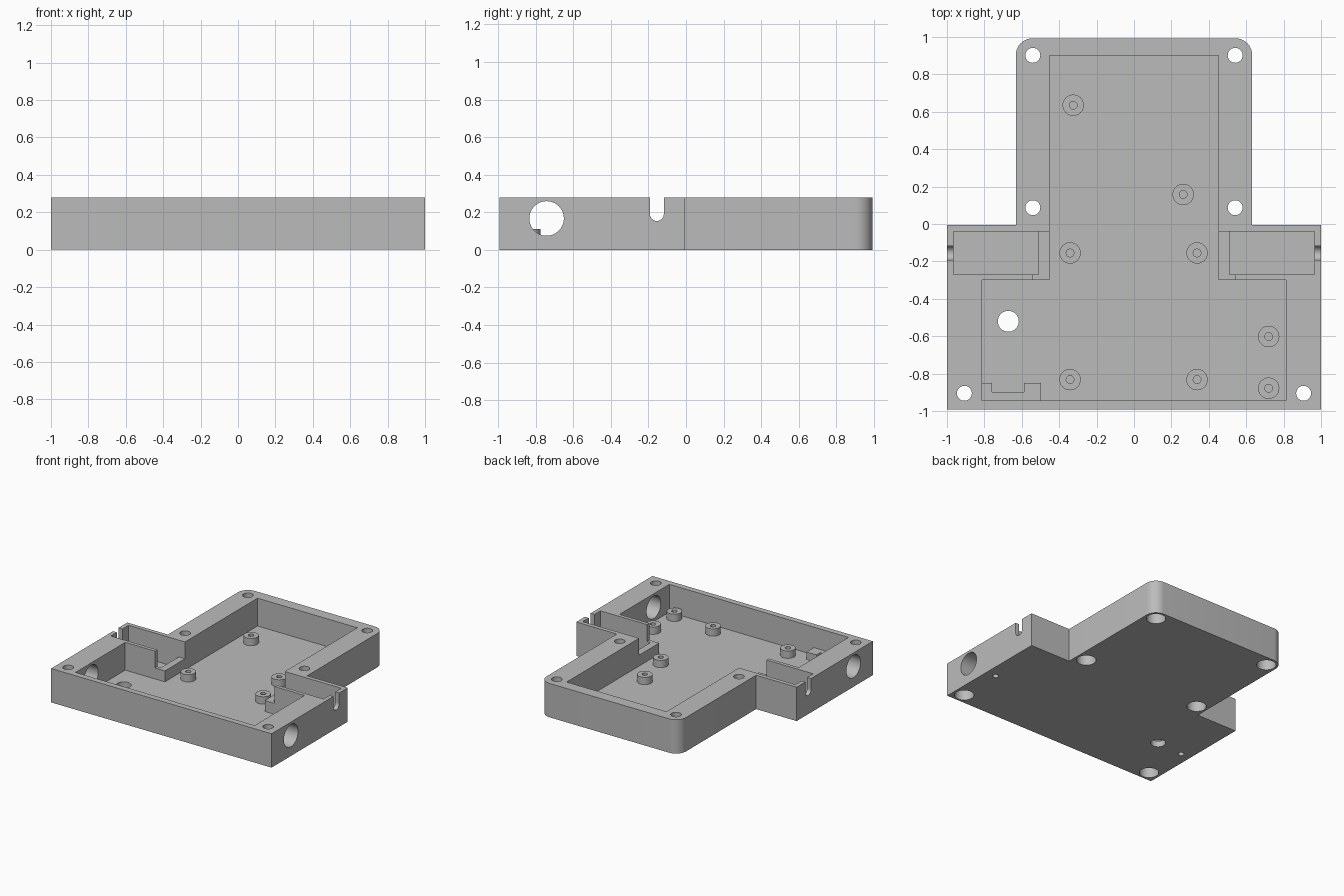
import bpy, bmesh, math
from mathutils import Matrix

cube = bpy.data.objects.get("Cube")
if cube:
    bpy.data.objects.remove(cube, do_unlink=True)

HEIGHT, FLOOR, RIM, POST = 0.278, 0.05, 0.14, 0.11
OVER = 0.4

grey = bpy.data.materials.new("plain grey")
grey.use_nodes = True
colour = (0.5, 0.5, 0.5, 1)
grey.diffuse_color = colour
grey.node_tree.nodes["Principled BSDF"].inputs["Base Color"].default_value = colour


def make(name, bm):
    bmesh.ops.recalc_face_normals(bm, faces=bm.faces)
    mesh = bpy.data.meshes.new(name)
    bm.to_mesh(mesh)
    bm.free()
    mesh.materials.append(grey)
    obj = bpy.data.objects.new(name, mesh)
    bpy.context.collection.objects.link(obj)
    return obj


def prism(name, outline, z0, z1):
    bm = bmesh.new()
    face = bm.faces.new([bm.verts.new((x, y, z0)) for x, y in outline])
    top = bmesh.ops.extrude_face_region(bm, geom=[face])["geom"]
    verts = [v for v in top if isinstance(v, bmesh.types.BMVert)]
    bmesh.ops.translate(bm, verts=verts, vec=(0, 0, z1 - z0))
    return make(name, bm)


def box(name, x0, x1, y0, y1, z0, z1):
    return prism(name, [(x0, y0), (x1, y0), (x1, y1), (x0, y1)], z0, z1)


def rod(name, x, y, r, z0, z1, sides=32):
    ring = [2 * math.pi * i / sides for i in range(sides)]
    return prism(name, [(x + r * math.cos(a), y + r * math.sin(a)) for a in ring], z0, z1)


def rod_x(name, y, z, r, x0, x1, sides=32):
    obj = rod(name, 0, 0, r, x0, x1, sides)
    obj.data.transform(Matrix.Translation((0, y, z)) @ Matrix.Rotation(math.pi / 2, 4, "Y"))
    return obj


def apply(target, tool, operation):
    mod = target.modifiers.new(operation, "BOOLEAN")
    mod.operation, mod.solver, mod.object = operation, "EXACT", tool
    bpy.context.view_layer.update()
    done = bpy.data.meshes.new_from_object(
        target.evaluated_get(bpy.context.evaluated_depsgraph_get()))
    target.modifiers.clear()
    target.data = done
    bpy.data.objects.remove(tool, do_unlink=True)


def cut(tool):
    apply(case, tool, "DIFFERENCE")


# T-shaped case with rounded far corners
W, D, STEM, STEP, R = 1.0, 0.993, 0.632, -0.006, 0.09
arc = [math.pi / 2 * i / 10 for i in range(11)]
half = [(W, -D), (W, STEP), (STEM, STEP)]
half += [(STEM - R + R * math.cos(a), D - R + R * math.sin(a)) for a in arc]
case = prism("case", half + [(-x, y) for x, y in reversed(half)], 0, HEIGHT)

# Main T-shaped cavity
I, O, SHELF = 0.453, 0.813, -0.3
half = [(O, -0.945), (O, SHELF), (I, SHELF), (I, 0.9)]
cut(prism("cavity", half + [(-x, y) for x, y in reversed(half)], FLOOR, OVER))

for s in (-1, 1):
    # Side pockets, their low inner rims and cable slots
    for name, a, b, y0, y1, z in (
            ("pocket", 0.51, 0.965, -0.27, -0.04, FLOOR),
            ("rim_gap", 0.44, 0.515, -0.31, -0.04, RIM),
            ("wall_gap", 0.44, 0.542, -0.31, -0.26, RIM),
            ("slot", 0.95, 1.1, -0.192, -0.118, 0.19)):
        x0, x1 = sorted((s * a, s * b))
        cut(box(name, x0, x1, y0, y1, z, OVER))
    x0, x1 = sorted((s * 0.95, s * 1.1))
    cut(rod_x("slot_end", -0.155, 0.19, 0.037, x0, x1, 16))
    # Round side ports
    x0, x1 = sorted((s * 0.78, s * 1.1))
    cut(rod_x("port", -0.742, 0.167, 0.092, x0, x1, 40))
    # Screw holes with counterbores underneath, and small blind holes
    for x, y in ((0.541, 0.902), (0.541, 0.087), (0.907, -0.905)):
        cut(rod("screw_hole", s * x, y, 0.04, -0.1, OVER))
        cut(rod("counterbore", s * x, y, 0.073, -0.1, 0.1))
    cut(rod("pilot_hole", s * 0.91, -0.535, 0.023, -0.1, 0.1, 16))

# Hole through the floor
cut(rod("floor_hole", -0.672, -0.52, 0.056, -0.1, 0.2))

# Board standoffs
posts = ((-0.325, 0.635), (0.263, 0.158), (-0.342, -0.155), (0.337, -0.155),
         (0.72, -0.602), (0.72, -0.878), (-0.342, -0.832), (0.337, -0.832))
for i, (x, y) in enumerate(posts):
    post = rod(f"standoff_{i + 1}", x, y, 0.057, FLOOR - 0.01, POST)
    apply(post, rod("bore", x, y, 0.021, FLOOR, OVER, 16), "DIFFERENCE")

# Notched corner bracket
bracket = box("corner_bracket", -O - 0.01, -0.498, -0.955, -0.85, FLOOR - 0.01, POST)
apply(bracket, box("notch", -0.76, -0.588, -0.898, -0.8, FLOOR, OVER), "DIFFERENCE")

# Smooth the round walls, keep the hard edges
bpy.ops.object.select_all(action="DESELECT")
for obj in bpy.context.collection.objects:
    if obj.type == "MESH" and obj.data.materials and obj.data.materials[0] == grey:
        obj.select_set(True)
        bpy.context.view_layer.objects.active = obj
bpy.ops.object.shade_smooth_by_angle(angle=math.radians(30))
